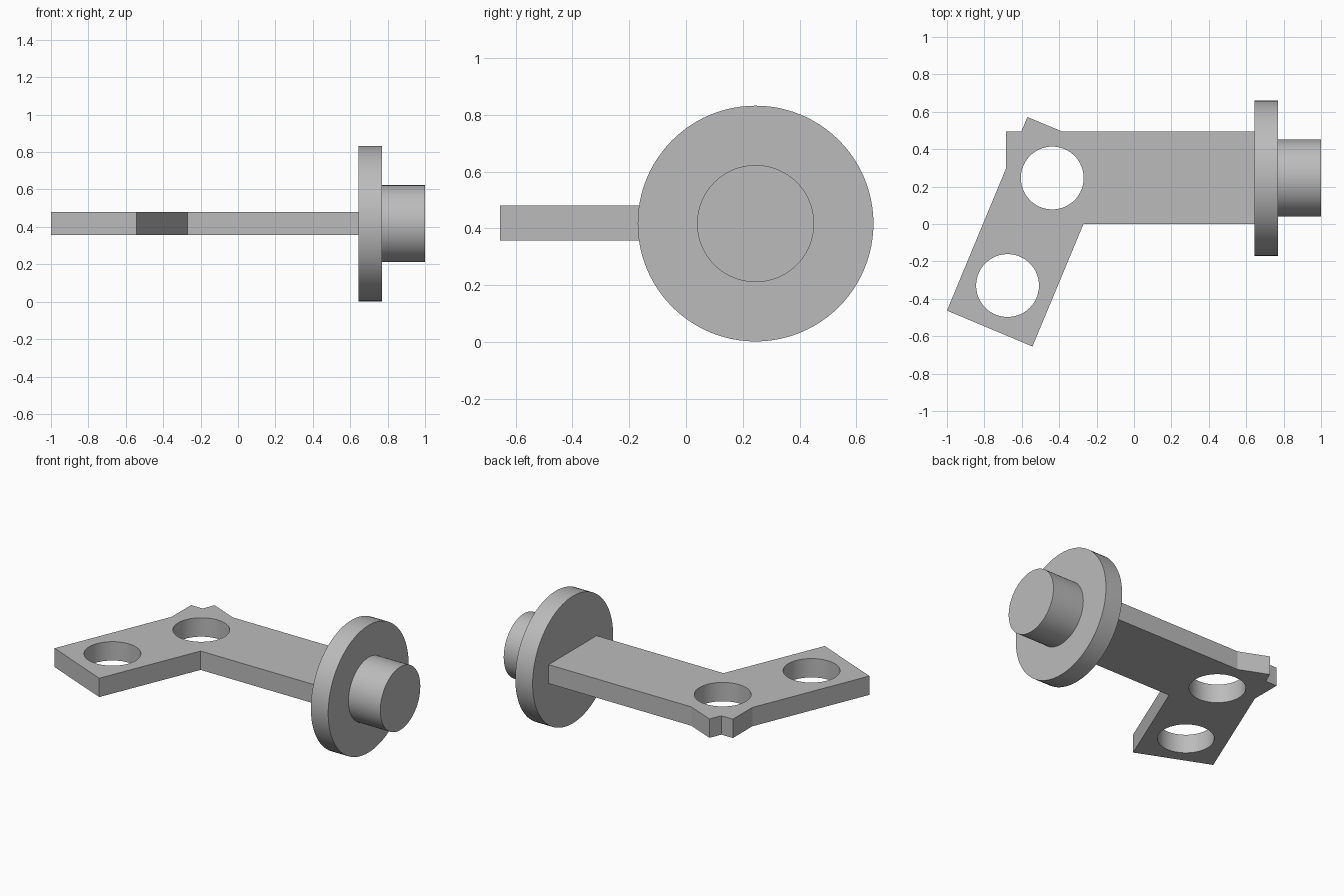
import bpy
import bmesh
from math import radians
from mathutils import Vector

cube = bpy.data.objects.get("Cube")
if cube:
    bpy.data.objects.remove(cube, do_unlink=True)

grey = bpy.data.materials.new("plain grey")
grey.use_nodes = True
COLOUR = (0.5, 0.5, 0.5, 1)
grey.diffuse_color = COLOUR
grey.node_tree.nodes["Principled BSDF"].inputs["Base Color"].default_value = COLOUR

AXIS_Y, AXIS_Z = 0.245, 0.417
BOTTOM, TOP = 0.357, 0.48


def cylinder(name, radius, depth, location, rotation=(0, 0, 0)):
    bpy.ops.mesh.primitive_cylinder_add(vertices=96, radius=radius, depth=depth,
                                        location=location, rotation=rotation)
    obj = bpy.context.object
    obj.name = name
    obj.data.materials.append(grey)
    bpy.ops.object.shade_smooth_by_angle(angle=radians(30))
    return obj


def round_along_x(name, radius, x0, x1):
    return cylinder(name, radius, x1 - x0, ((x0 + x1) / 2, AXIS_Y, AXIS_Z),
                    (0, radians(90), 0))


# Bent flat arm, extruded from its outline
outline = [(0.645, 0), (0.645, 0.495), (-0.385, 0.495), (-0.57, 0.572),
           (-0.602, 0.495), (-0.685, 0.495), (-0.685, 0.295), (-1, -0.463),
           (-0.543, -0.655), (-0.27, 0)]
bm = bmesh.new()
base = bm.faces.new([bm.verts.new((x, y, BOTTOM)) for x, y in outline])
extruded = bmesh.ops.extrude_face_region(bm, geom=[base])["geom"]
bmesh.ops.translate(bm, vec=Vector((0, 0, TOP - BOTTOM)),
                    verts=[g for g in extruded if isinstance(g, bmesh.types.BMVert)])
bmesh.ops.recalc_face_normals(bm, faces=bm.faces)
mesh = bpy.data.meshes.new("bent_arm")
bm.to_mesh(mesh)
bm.free()
mesh.materials.append(grey)
arm = bpy.data.objects.new("bent_arm", mesh)
bpy.context.collection.objects.link(arm)

# Two bolt holes through the arm
for x, y in [(-0.437, 0.246), (-0.676, -0.329)]:
    cutter = cylinder("hole_cutter", 0.168, 0.4, (x, y, (BOTTOM + TOP) / 2))
    cut = arm.modifiers.new("bolt_hole", "BOOLEAN")
    cut.operation = "DIFFERENCE"
    cut.solver = "EXACT"
    cut.object = cutter
    bpy.ops.object.select_all(action="DESELECT")
    arm.select_set(True)
    bpy.context.view_layer.objects.active = arm
    bpy.ops.object.modifier_apply(modifier=cut.name)
    bpy.data.objects.remove(cutter, do_unlink=True)
bpy.ops.object.shade_smooth_by_angle(angle=radians(20))

# Flange disc and its stub shaft
round_along_x("flange_disc", 0.415, 0.645, 0.77)
round_along_x("stub_shaft", 0.206, 0.77, 1.0)
